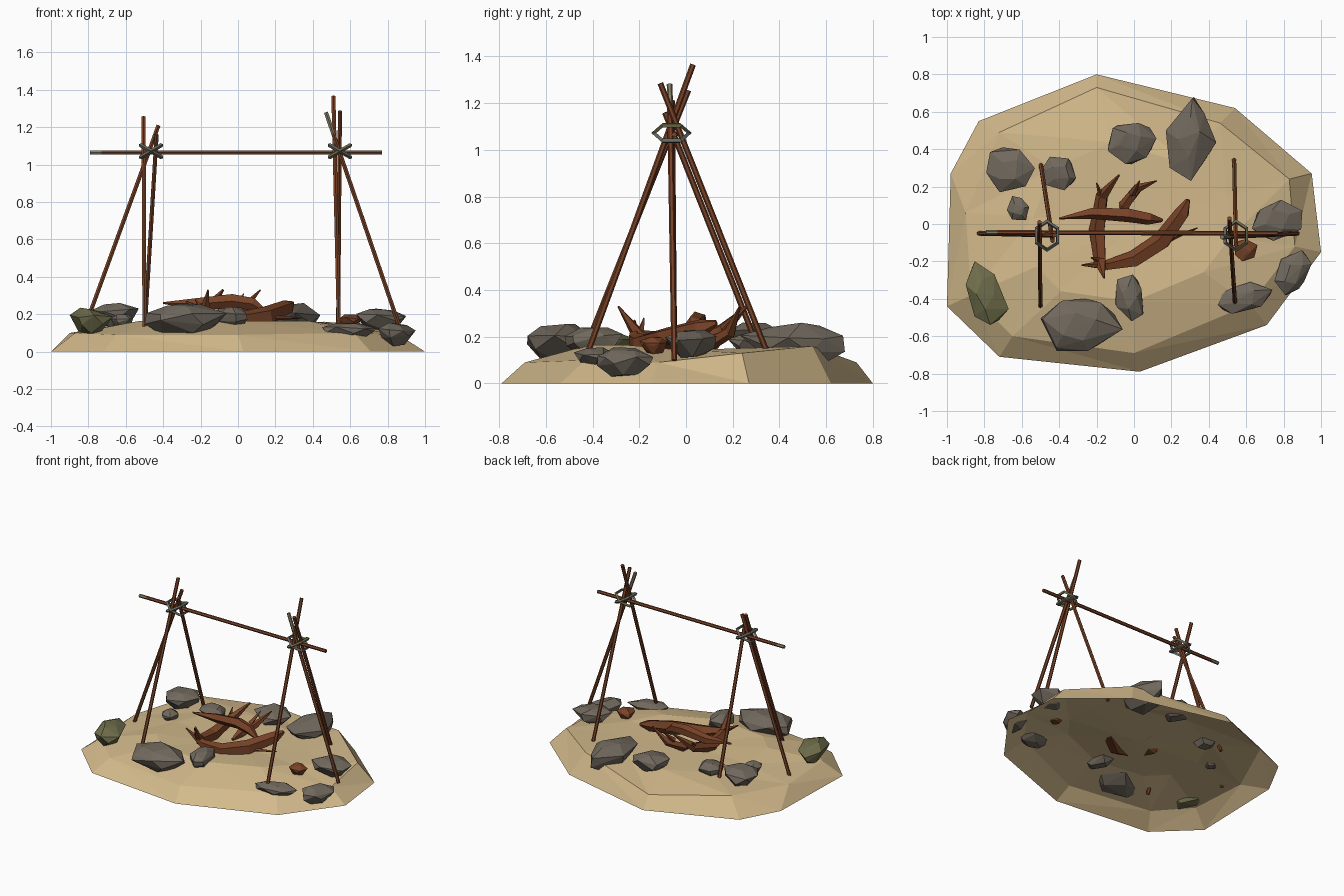
import bpy, bmesh, math, random
from mathutils import Vector, Matrix

if "Cube" in bpy.data.objects:
    bpy.data.objects.remove(bpy.data.objects["Cube"])


def material(name, rgb):
    m = bpy.data.materials.new(name)
    m.diffuse_color = (*rgb, 1)
    m.use_nodes = True
    m.node_tree.nodes["Principled BSDF"].inputs["Base Color"].default_value = m.diffuse_color
    return m


SAND = material("sand", (0.65, 0.49, 0.26))
WOOD = material("brown wood", (0.19, 0.055, 0.02))
STONE = material("grey stone", (0.165, 0.14, 0.11))
MOSS = material("mossy stone", (0.16, 0.155, 0.07))
ROPE = material("grey rope", (0.14, 0.145, 0.12))
ASH = material("ashen wood", (0.24, 0.21, 0.13))


def finish(name, bm, mat):
    bmesh.ops.recalc_face_normals(bm, faces=bm.faces)
    me = bpy.data.meshes.new(name)
    bm.to_mesh(me)
    bm.free()
    me.materials.append(mat)
    ob = bpy.data.objects.new(name, me)
    bpy.context.collection.objects.link(ob)
    return ob


def tube(name, pts, radii, mat, sides=6):
    """Faceted tube through pts, with one radius per point."""
    bm = bmesh.new()
    pts = [Vector(p) for p in pts]
    rings = []
    for i, p in enumerate(pts):
        d = (pts[min(i + 1, len(pts) - 1)] - pts[max(i - 1, 0)]).normalized()
        up = Vector((0, 0, 1)) if abs(d.z) < 0.9 else Vector((1, 0, 0))
        u = d.cross(up).normalized()
        v = u.cross(d)
        rings.append([bm.verts.new(p + radii[i] * (u * math.cos(a) + v * math.sin(a)))
                      for a in (math.tau * k / sides for k in range(sides))])
    for r, s in zip(rings, rings[1:]):
        for k in range(sides):
            n = (k + 1) % sides
            bm.faces.new((r[k], r[n], s[n], s[k]))
    bm.faces.new(rings[0])
    bm.faces.new(rings[-1])
    return finish(name, bm, mat)


def pole(name, a, b, tip=0.0, r=0.0125):
    """Straight pole; the last part of length tip is ashen."""
    a, b = Vector(a), Vector(b)
    cut = b + (a - b).normalized() * tip
    tube(name, [a, cut], [r, r], WOOD)
    if tip:
        tube(name + "_tip", [cut, b], [r, r], ASH)


def rock(name, x, y, z, angle=0, stretch=1.0, seed=0, mat=STONE, point=0.0):
    """Convex chipped stone fitted into the ranges x, y, z."""
    rnd = random.Random(seed)
    bm = bmesh.new()
    rot = Matrix.Rotation(math.radians(angle), 3, 'Z')
    for h, rad, n in ((-1, 0.5, 4), (-0.25, 0.9, 5), (0.35, 1.0, 6), (0.9, 0.5, 4)):
        off = rnd.random() * 6
        for k in range(n):
            a = off + math.tau * (k + rnd.uniform(-0.2, 0.2)) / n
            q = rad * rnd.uniform(0.85, 1.1)
            p = Vector((q * math.cos(a) * stretch, q * math.sin(a), h + rnd.uniform(-0.2, 0.1)))
            p.y *= 1 - point * p.x / stretch
            bm.verts.new(rot @ p)
    hull = bmesh.ops.convex_hull(bm, input=bm.verts)
    bmesh.ops.delete(bm, geom=[g for g in hull["geom_interior"] if isinstance(g, bmesh.types.BMVert)],
                     context='VERTS')
    for axis, (lo, hi) in enumerate((x, y, z)):
        vals = [v.co[axis] for v in bm.verts]
        m, s = min(vals), max(vals) - min(vals)
        for v in bm.verts:
            v.co[axis] = lo + (v.co[axis] - m) / s * (hi - lo)
    finish(name, bm, mat)


# Sand mound: open shell of base outline, shoulder, inner ring and centre
base = [(-.2, .8), (.54, .62), (.95, .27), (1, -.15), (.71, -.54),
        (.03, -.79), (-.72, -.71), (-1, -.44), (-.98, .27), (-.83, .55)]
shoulder = [(-.2, .73, .09), (.46, .54, .16), (.83, .24, .13), (.86, -.12, .09), (.62, -.43, .1),
            (0, -.69, .09), (-.65, -.6, .09), (-.87, -.38, .1), (-.9, .06, .1), (-.72, .49, .13)]
bm = bmesh.new()
rings = [[bm.verts.new((x, y, 0)) for x, y in base],
         [bm.verts.new(p) for p in shoulder],
         [bm.verts.new((x * .6, y * .6, .165 if y < -.3 else .148)) for x, y, z in shoulder]]
centre = bm.verts.new((0, 0, .14))
for r, s in zip(rings, rings[1:]):
    for k in range(10):
        n = (k + 1) % 10
        bm.faces.new((r[k], r[n], s[n]))
        bm.faces.new((r[k], s[n], s[k]))
for k in range(10):
    bm.faces.new((rings[2][k], rings[2][(k + 1) % 10], centre))
finish("sand_mound", bm, SAND)

# Two tripods and the crossbar
pole("left_front_leg", (-.5, -.45, .1), (-.505, .01, 1.255))
pole("left_outer_leg", (-.83, -.05, .1), (-.425, -.06, 1.21))
pole("left_back_leg", (-.5, .33, .1), (-.435, -.09, 1.16))
pole("right_front_leg", (.54, -.425, .12), (.51, .03, 1.365))
pole("right_back_leg", (.535, .36, .1), (.545, -.11, 1.285))
pole("right_outer_leg", (.875, -.05, .1), (.47, -.07, 1.28), tip=.12)
pole("crossbar", (.77, -.05, 1.065), (-.79, -.045, 1.065), tip=.06)

# Rope lashings: two crossed hexagonal rings at each tripod top
for side, cx in (("left", -.465), ("right", .545)):
    for i, tilt in enumerate((-30, 30)):
        mat = MOSS if side == "right" and i == 0 else ROPE
        bm = bmesh.new()
        loops = []
        for k in range(6):
            a = math.tau * k / 6 + math.pi / 6
            loops.append([bm.verts.new(((.076 + .011 * c) * math.cos(a), (.076 + .011 * c) * math.sin(a), .011 * s))
                          for c, s in ((1, 0), (0, 1), (-1, 0), (0, -1))])
        for k in range(6):
            r, s = loops[k], loops[(k + 1) % 6]
            for j in range(4):
                bm.faces.new((r[j], r[(j + 1) % 4], s[(j + 1) % 4], s[j]))
        bm.transform(Matrix.Translation((cx, -.062, 1.072)) @ Matrix.Rotation(math.radians(tilt), 4, 'Y'))
        finish(f"{side}_lashing_{i + 1}", bm, mat)

# Ring of stones
rock("stone_back_left", (-.79, -.53), (.17, .41), (.13, .26), 20, 1.1, 1)
rock("stone_small_back", (-.5, -.31), (.18, .36), (.11, .22), -20, 1.2, 2)
rock("stone_pebble", (-.68, -.56), (.02, .15), (.12, .2), 0, 1, 3)
rock("stone_back", (-.14, .12), (.32, .54), (.12, .25), 10, 1.2, 4)
rock("stone_back_right", (.17, .44), (.23, .68), (.06, .26), 85, 1.6, 5, point=.4)
rock("stone_right", (.63, .9), (-.09, .13), (.11, .23), 15, 1.3, 6)
rock("stone_right_edge", (.75, .95), (-.38, -.14), (.03, .155), 50, 1.4, 7)
rock("stone_front_right", (.45, .74), (-.48, -.31), (.07, .155), 15, 1.6, 8)
rock("stone_small_front", (-.1, .05), (-.52, -.27), (.12, .24), 110, 1.5, 9)
rock("stone_front", (-.5, -.06), (-.68, -.4), (.09, .255), 0, 1.5, 10)
rock("stone_mossy", (-.9, -.67), (-.54, -.2), (.09, .235), 115, 1.6, 11, MOSS, .3)
rock("wood_chunk", (.54, .66), (-.2, -.08), (.12, .2), 0, 1, 12, WOOD)

# Curved firewood branches with pointed twigs
tube("branch_left", [(-.08, .26, .33), (-.17, .15, .22), (-.195, -.03, .17), (-.18, -.2, .2), (-.16, -.29, .33)],
     [.006, .035, .046, .035, .004], WOOD, 5)
tube("branch_top", [(-.4, .03, .26), (-.22, .06, .255), (-.03, .05, .27), (.08, .03, .255), (.15, .02, .21)],
     [.005, .033, .04, .034, .01], WOOD, 5)
tube("branch_front", [(.29, .13, .26), (.26, .06, .235), (.15, -.09, .19), (0, -.19, .165), (-.14, -.22, .19), (-.28, -.22, .27)],
     [.012, .042, .052, .048, .03, .004], WOOD, 5)
tube("branch_back", [(.12, .23, .33), (.02, .19, .22), (-.05, .1, .17), (-.06, .02, .15)],
     [.004, .026, .032, .01], WOOD, 5)
for i, (a, b) in enumerate((((-.01, .16, .23), (.03, .23, .31)), ((-.17, -.2, .2), (-.23, -.18, .28)),
                            ((-.17, .13, .22), (-.2, .22, .28)), ((.1, -.12, .18), (.34, -.02, .18)))):
    tube(f"twig_{i + 1}", [a, b], [.02, .003], WOOD, 4)
